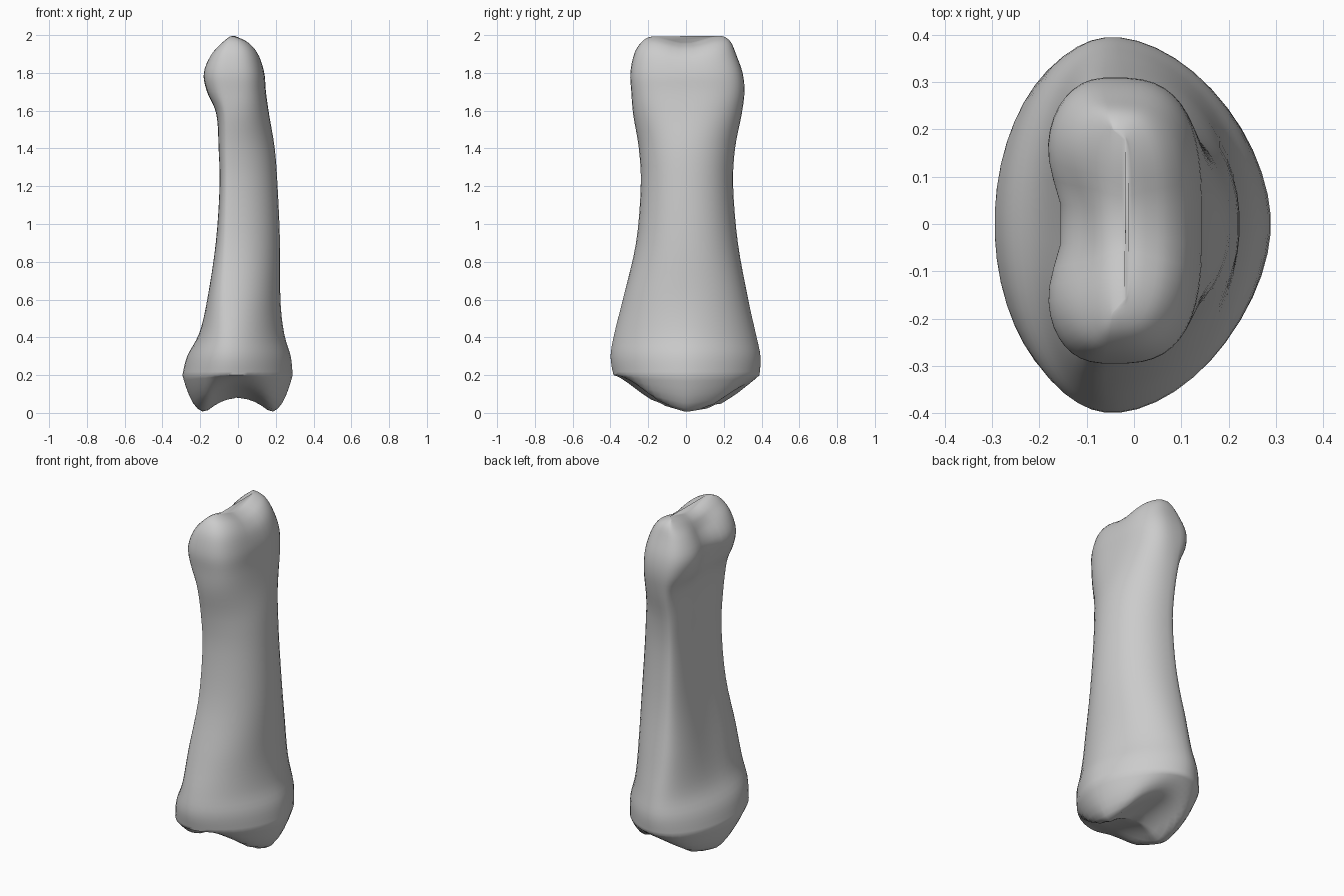
import bpy
import bmesh
import math

SIDES = 48
STEPS = 4

# Shaft profile: height, rear x, front x, low y, high y
PROFILE = [
    (.2, -.295, .29, -.385, .39),
    (.3, -.27, .28, -.4, .395),
    (.42, -.21, .245, -.38, .37),
    (.6, -.17, .225, -.335, .33),
    (.9, -.125, .223, -.265, .275),
    (1.2, -.105, .21, -.24, .25),
    (1.4, -.11, .195, -.25, .26),
    (1.58, -.12, .165, -.28, .295),
    (1.7, -.18, .148, -.29, .31),
    (1.8, -.2, .14, -.295, .3),
    (1.9, -.16, .115, -.275, .265),
    (1.96, -.1, .075, -.24, .24),
    (1.99, -.055, .025, -.2, .21),
    (2, -.02, -.01, -.16, .18),
]


def smooth(low, high, value):
    t = max(0, min(1, (value - low) / (high - low)))
    return t * t * (3 - 2 * t)


def blend(a, b, t):
    return a + (b - a) * t


def spline(rows, steps):
    """Pass a smooth curve through every profile row."""
    result = []
    last = len(rows) - 1
    for i in range(last):
        before, after = rows[max(i - 1, 0)], rows[min(i + 2, last)]
        for k in range(steps):
            t = k / steps
            result.append([
                b + t / 2 * (c - a + t * (2 * a - 5 * b + 4 * c - d
                                          + t * (3 * (b - c) + d - a)))
                for a, b, c, d in zip(before, rows[i], rows[i + 1], after)])
    result.append(list(rows[last]))
    return result


def power(value, exponent):
    return math.copysign(abs(value) ** exponent, value)


def section(z, rear, front, low, high):
    """Rounded cross-section, flatter behind and boxier at the head."""
    points = []
    centre = min(max(-.045, rear), front)
    base = 1 - smooth(.25, .7, z)
    head = smooth(1.4, 1.75, z)
    rear_round = blend(.72, 1, base)
    front_round = blend(blend(.95, 1.12, base), .68, head)
    for i in range(SIDES):
        angle = math.tau * (i + .5) / SIDES
        c, s = math.cos(angle), math.sin(angle)
        exponent = front_round if c > 0 else rear_round
        reach = front - centre if c > 0 else centre - rear
        x = centre + reach * power(c, exponent)
        y = (high if s > 0 else -low) * power(s, exponent)
        # Hollow between the two knuckles, fading out down the shaft
        hollow = math.exp(-(y / .12) ** 2)
        if c < 0:
            depth = .05 * smooth(1.55, 1.75, z) * (1 - smooth(1.9, 2, z))
            x += hollow * (depth + .012 * (1 - base) * (1 - head))
        drop = .04 * hollow * smooth(1.75, 2, z)
        points.append((x, y, z - drop))
    return points


def socket_height(x, y):
    """Saddle-shaped joint under the base."""
    slope = .3 if y < 0 else .17
    return .078 + slope * abs(y) - .076 * min((x / .17) ** 2, 1)


def socket_ring(rim, scale):
    lip = max(0, (scale - .56) / .44) ** 2.5
    ring = []
    for x, y, z in rim:
        x, y = x * scale, y * scale
        ring.append((x, y, blend(socket_height(x, y), z, lip)))
    return ring


# Stack of rings from the middle of the joint up to the knuckles
body = [section(*row) for row in spline(PROFILE, STEPS)]
scales = (.06, .18, .3, .42, .54, .64, .73, .81, .88, .93, .97)
rings = [socket_ring(body[0], s) for s in scales] + body

bm = bmesh.new()
loops = [[bm.verts.new(p) for p in ring] for ring in rings]
for lower, upper in zip(loops, loops[1:]):
    for i in range(SIDES):
        j = (i + 1) % SIDES
        bm.faces.new((lower[i], lower[j], upper[j], upper[i]))
bm.faces.new(loops[0][::-1])
bm.faces.new(loops[-1])
bmesh.ops.recalc_face_normals(bm, faces=bm.faces)

# Bone object
cube = bpy.data.objects.get("Cube")
if cube:
    bpy.data.objects.remove(cube, do_unlink=True)
mesh = bpy.data.meshes.new("finger_bone")
bm.to_mesh(mesh)
bm.free()
bone = bpy.data.objects.new("finger_bone", mesh)
bpy.context.collection.objects.link(bone)

# Plain grey surface
grey = bpy.data.materials.new("bone_grey")
grey.use_nodes = True
colour = (.6, .6, .6, 1)
grey.diffuse_color = colour
grey.node_tree.nodes["Principled BSDF"].inputs["Base Color"].default_value = colour
mesh.materials.append(grey)

bpy.context.view_layer.objects.active = bone
bone.select_set(True)
bpy.ops.object.shade_smooth_by_angle(angle=math.radians(60))
